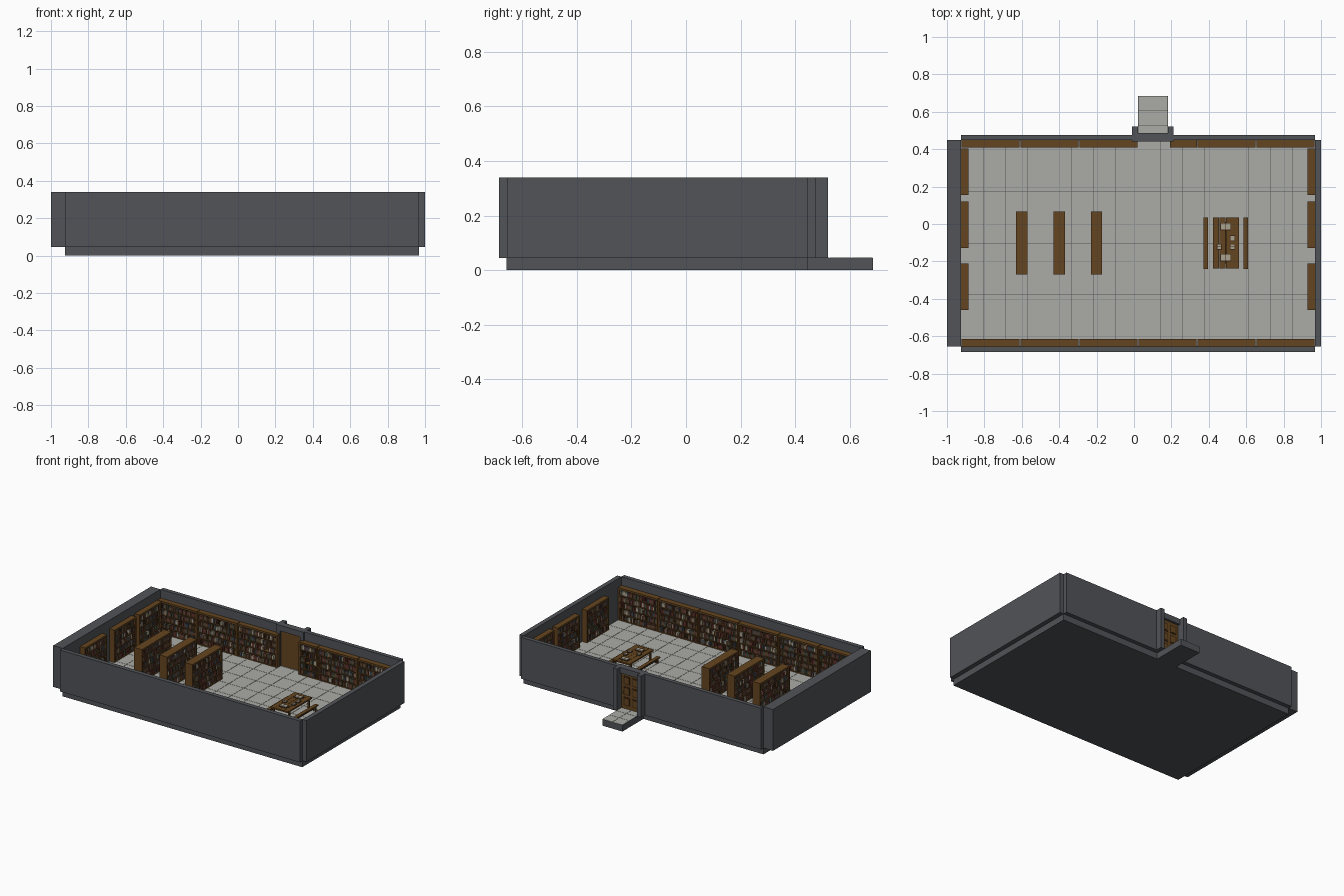
import bpy, bmesh, math, random
from mathutils import Matrix, Vector

random.seed(4)
if "Cube" in bpy.data.objects:
    bpy.data.objects.remove(bpy.data.objects["Cube"])

COLOURS = {
    "slate_wall": (0.082, 0.087, 0.098),
    "stone_tile": (0.41, 0.41, 0.38),
    "oak_wood": (0.13, 0.06, 0.014),
    "dark_wood": (0.045, 0.021, 0.008),
    "red_cover": (0.12, 0.034, 0.026),
    "green_cover": (0.06, 0.075, 0.05),
    "blue_cover": (0.05, 0.06, 0.08),
    "leather_cover": (0.12, 0.068, 0.038),
    "cream_paper": (0.40, 0.36, 0.28),
    "brass": (0.35, 0.2, 0.05),
}
MATS = []
for label, rgb in COLOURS.items():
    m = bpy.data.materials.new(label)
    m.use_nodes = True
    m.diffuse_color = (*rgb, 1)
    bsdf = m.node_tree.nodes["Principled BSDF"]
    bsdf.inputs["Base Color"].default_value = (*rgb, 1)
    bsdf.inputs["Roughness"].default_value = 0.8
    MATS.append(m)
WALL, TILE, OAK, DARK, RED, GREEN, BLUE, LEATHER, CREAM, BRASS = range(len(MATS))


def box(bm, x, y, z, mat):
    """Add a box given (low, high) ranges on each axis."""
    size = Vector((x[1] - x[0], y[1] - y[0], z[1] - z[0]))
    mid = Vector((sum(x) / 2, sum(y) / 2, sum(z) / 2))
    mtx = Matrix.Translation(mid) @ Matrix.Diagonal((*size, 1))
    for v in bmesh.ops.create_cube(bm, size=1, matrix=mtx)["verts"]:
        for f in v.link_faces:
            f.material_index = mat


def finish(bm, name, loc=(0, 0, 0), turn=0):
    mesh = bpy.data.meshes.new(name)
    bm.to_mesh(mesh)
    bm.free()
    for m in MATS:
        mesh.materials.append(m)
    ob = bpy.data.objects.new(name, mesh)
    ob.location = loc
    ob.rotation_euler.z = turn
    bpy.context.collection.objects.link(ob)


def single(name, x, y, z, mat):
    bm = bmesh.new()
    box(bm, x, y, z, mat)
    finish(bm, name)


# Room extents
X0, X1, Y0, Y1 = -0.925, 0.968, -0.654, 0.448
BASE, FLOOR, TOP = 0.045, 0.047, 0.34
DOOR = (0.022, 0.181)


# Floor slab, entrance step and their tiles
def tiled(name, x, y, nx, ny, gap=0.002):
    bm = bmesh.new()
    dx, dy = (x[1] - x[0]) / nx, (y[1] - y[0]) / ny
    for i in range(nx):
        for j in range(ny):
            a, b = x[0] + i * dx, y[0] + j * dy
            box(bm, (a + gap / 2, a + dx - gap / 2),
                (b + gap / 2, b + dy - gap / 2), (BASE, FLOOR), TILE)
    finish(bm, name)


single("floor_slab", (X0, X1), (Y0 - 0.004, Y1), (0, BASE), WALL)
single("entrance_slab", DOOR, (Y1, 0.685), (0, BASE), WALL)
tiled("floor_tiles", (X0, X1), (Y0, Y1), 16, 8)
tiled("entrance_tiles", DOOR, (Y1, 0.685), 2, 3)

# Walls
H = (BASE, TOP)
single("left_side_wall", (X1, 1), (Y0, Y1), H, WALL)
single("right_side_wall", (-1, X0), (Y0, Y1), H, WALL)
single("front_wall", (X0, X1), (-0.685, Y0), H, WALL)
single("back_wall_long", (X0, DOOR[0]), (Y1, 0.477), H, WALL)
single("back_wall_short", (DOOR[1], X1), (Y1, 0.477), H, WALL)

# Doorway: two posts, lintel and a door panelled on the outside
bm = bmesh.new()
box(bm, (-0.01, DOOR[0]), (0.44, 0.521), H, WALL)
box(bm, (DOOR[1], 0.21), (0.44, 0.521), H, WALL)
box(bm, DOOR, (0.44, 0.487), (0.3, TOP), WALL)
finish(bm, "door_surround")
bm = bmesh.new()
box(bm, DOOR, (0.455, 0.47), (FLOOR, 0.3), OAK)
for col in (0.04, 0.109):
    for row in range(3):
        z = 0.07 + row * 0.075
        box(bm, (col, col + 0.053), (0.468, 0.472), (z, z + 0.06), DARK)
        box(bm, (col + 0.008, col + 0.045), (0.468, 0.474), (z + 0.008, z + 0.052), OAK)
box(bm, (0.166, 0.174), (0.447, 0.478), (0.155, 0.17), BRASS)
finish(bm, "door")


# Bookcase: one row faces -y with its back on y = 0; a second row faces +y
def bookcase(name, loc, width, depth, turn=0, rows=(-1,), tiers=5, height=0.232):
    bm = bmesh.new()
    w, t = width / 2, 0.009

    def span(a, b, side):
        return sorted((a * side, b * side))

    ys = (-depth, depth if len(rows) == 2 else 0)
    for s in (-1, 1):
        box(bm, span(w, w - t, s), ys, (0, height), OAK)
    box(bm, (t - w, w - t), ys, (height - 0.013, height), OAK)
    step = (height - 0.013) / tiers
    for side in rows:
        box(bm, (t - w, w - t), span(0, 0.004, side), (0, height - 0.013), DARK)
        for k in range(tiers):
            z = k * step
            box(bm, (t - w, w - t), span(0.004, depth - 0.001, side), (z, z + 0.006), OAK)
            x = t - w
            while x < w - t - 0.006:
                thick = min(random.uniform(0.007, 0.015), w - t - x)
                if random.random() > 0.06:
                    tall = random.uniform(0.62, 0.88) * (step - 0.006)
                    mat = random.choice((RED, RED, GREEN, BLUE, LEATHER, LEATHER,
                                         LEATHER, DARK, CREAM))
                    front = depth - random.uniform(0.003, 0.008)
                    box(bm, (x + 0.0005, x + thick - 0.0005), span(0.004, front, side),
                        (z + 0.006, z + 0.006 + tall), mat)
                x += thick
    finish(bm, name, (*loc, FLOOR), turn)


# Bookcases along the front and back walls
PITCH = (X1 - X0) / 6
for i in range(6):
    x = X0 + (i + 0.5) * PITCH
    bookcase(f"front_bookcase_{i + 1}", (x, Y0), PITCH - 0.005, 0.04, math.pi)
    if i != 3:
        bookcase(f"back_bookcase_{i + 1}", (x, Y1), PITCH - 0.005, 0.038)
bookcase("back_bookcase_by_door", (0.264, Y1), 0.144, 0.038)

# Bookcases along the side walls
for i, y in enumerate((-0.335, -0.004, 0.28)):
    bookcase(f"right_bookcase_{i + 1}", (X0, y), 0.248, 0.04, math.pi / 2)
    bookcase(f"left_bookcase_{i + 1}", (X1, y), 0.248, 0.04, -math.pi / 2)

# Free-standing double-sided bookcases
for i, x in enumerate((-0.6, -0.4, -0.2)):
    bookcase(f"island_bookcase_{i + 1}", (x, -0.102), 0.335, 0.03, math.pi / 2, (-1, 1))


# Reading table and benches
def trestle(name, x, y, top, thick, leg, planks):
    bm = bmesh.new()
    dx = (x[1] - x[0]) / planks
    for i in range(planks):
        a = x[0] + i * dx
        box(bm, (a + 0.0007, a + dx - 0.0007), y, (top - thick, top), OAK)
    for a in (x[0] + 0.003, x[1] - 0.003 - leg):
        for b in (y[0] + 0.02, y[1] - 0.02 - leg):
            box(bm, (a, a + leg), (b, b + leg), (FLOOR, top - thick), OAK)
    mid = sum(x) / 2
    box(bm, (mid - 0.004, mid + 0.004), (y[0] + 0.025, y[1] - 0.025),
        (top - thick - 0.012, top - thick), DARK)
    finish(bm, name)


trestle("reading_table", (0.421, 0.561), (-0.237, 0.035), 0.125, 0.01, 0.012, 4)
trestle("left_bench", (0.584, 0.611), (-0.24, 0.034), 0.086, 0.008, 0.007, 1)
trestle("right_bench", (0.37, 0.397), (-0.24, 0.034), 0.086, 0.008, 0.007, 1)

# Open books on the table, two large and three small
for i, (x, y, w, d, turn) in enumerate((
        (0.49, -0.014, 0.029, 0.02, 0), (0.49, -0.18, 0.029, 0.02, 0),
        (0.456, -0.122, 0.016, 0.014, 1), (0.527, -0.075, 0.016, 0.014, 1),
        (0.527, -0.122, 0.016, 0.014, 1))):
    bm = bmesh.new()
    box(bm, (-w, w), (-d, d), (0, 0.003), DARK)
    for s in (-1, 1):
        box(bm, sorted((s * 0.001, s * (w - 0.004))), (0.004 - d, d - 0.004), (0.003, 0.007), CREAM)
    finish(bm, f"open_book_{i + 1}", (x, y, 0.125), turn * math.pi / 2)
